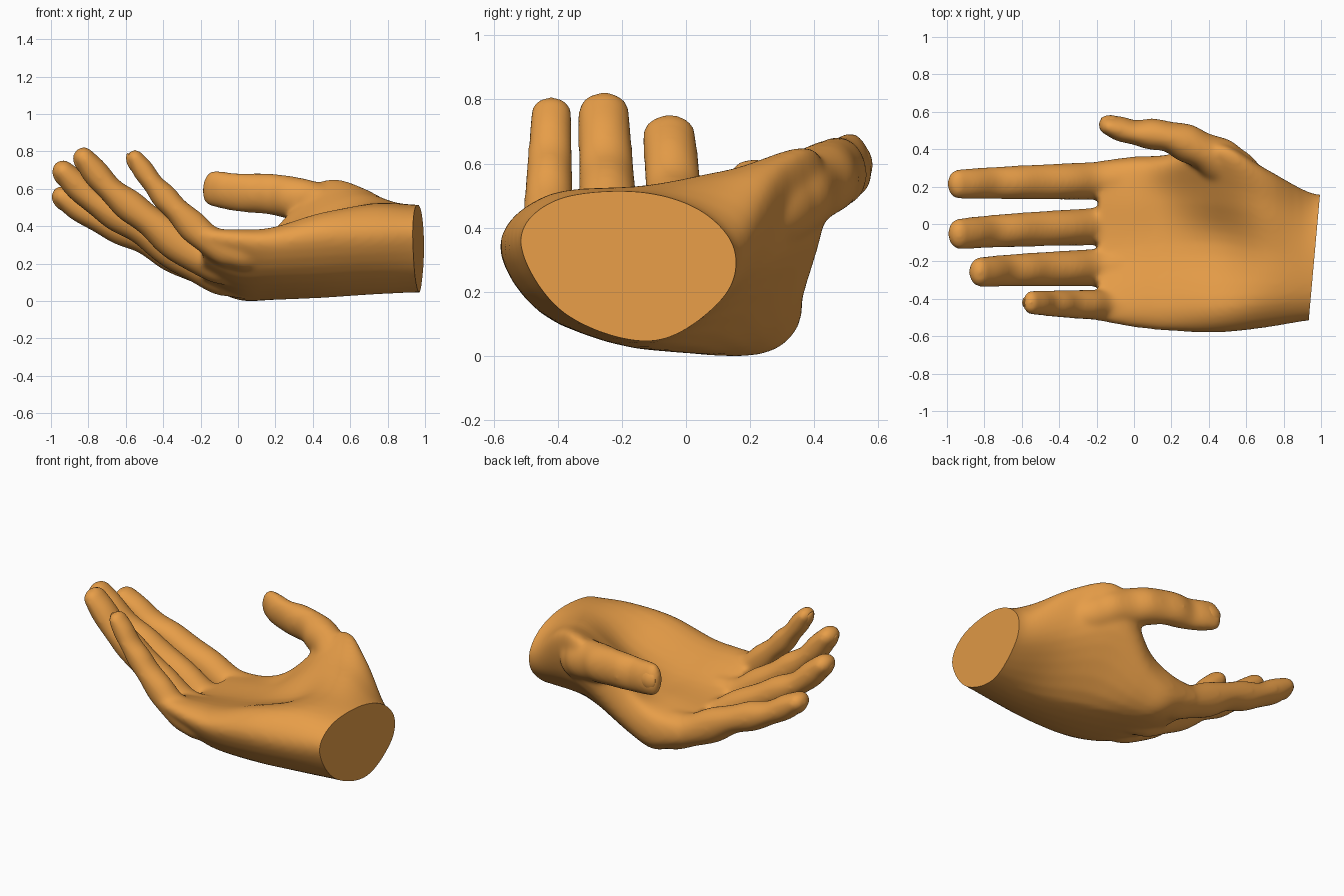
import bpy, bmesh, math
from mathutils import Vector

if "Cube" in bpy.data.objects:
    bpy.data.objects.remove(bpy.data.objects["Cube"])

skin = bpy.data.materials.new("skin")
skin.diffuse_color = (0.8, 0.34, 0.065, 1)
skin.use_nodes = True
skin.node_tree.nodes["Principled BSDF"].inputs["Base Color"].default_value = skin.diffuse_color
TURN = [math.tau * k / 24 for k in range(24)]


def spline(pts, n, closed=False):
    """Catmull-Rom through tuples of any length, n steps per span."""
    m, out = len(pts), []
    for i in range(m if closed else m - 1):
        k = [(i + d) % m if closed else min(max(i + d, 0), m - 1) for d in (-1, 0, 1, 2)]
        for s in range(n):
            t = s / n
            out.append(tuple(0.5 * (2 * b + (c - a) * t + (2 * a - 5 * b + 4 * c - d) * t * t
                                    + (3 * b - a - 3 * c + d) * t ** 3)
                             for a, b, c, d in zip(*(pts[j] for j in k))))
    return out if closed else out + [tuple(pts[-1])]


def loft(bm, rings):
    vr = [[bm.verts.new(p) for p in r] for r in rings]
    n = len(vr[0])
    for a, b in zip(vr, vr[1:]):
        for i in range(n):
            bm.faces.new((a[i], a[(i + 1) % n], b[(i + 1) % n], b[i]))
    bm.faces.new(vr[0][::-1])
    bm.faces.new(vr[-1])


def frame(t, side):
    t = t.normalized()
    w = (side - t * side.dot(t)).normalized()
    return t, w, t.cross(w)


def digit(bm, path, side, r0, r1, flat0, flat1):
    """Tapered oval tube with round ends, thinner at the joints; returns the tip frame."""
    pts = [Vector(p) for p in spline(path, 8)]
    rings, last = [], len(pts) - 1

    def ring(c, a, b):
        rings.append([c + w * a * math.cos(u) + n * b * math.sin(u) for u in TURN])
    for i, p in enumerate(pts):
        t, w, n = frame(pts[min(i + 1, last)] - pts[max(i - 1, 0)], side)
        s = i / last
        a = r0 + (r1 - r0) * s
        b = a * (flat0 + (flat1 - flat0) * s) * (1 - 0.07 * math.cos(math.tau * i / 8))
        if i == 0:
            for k in range(7, 0, -1):
                u = k * 0.21
                ring(p - t * 1.6 * a * math.sin(u), a * math.cos(u), b * math.cos(u))
        ring(p, a, b)
    for k in range(1, 8):
        u = k * 0.21
        ring(p + t * b * math.sin(u), a * math.cos(u), b * math.cos(u))
    loft(bm, rings)
    return p, t, w, n, a, b


def make(name, bm):
    bmesh.ops.recalc_face_normals(bm, faces=bm.faces)
    me = bpy.data.meshes.new(name)
    bm.to_mesh(me)
    bm.free()
    ob = bpy.data.objects.new(name, me)
    bpy.context.collection.objects.link(ob)
    return ob


# palm and wrist outlines: x, then (y, z) pairs over the palm and back underneath
wrist = (.95, -.515, .36, -.41, .49, -.17, .52, .04, .47, .16, .35, .12, .19, -.10, .052, -.38, .14)
palm = [
    (1.1,) + wrist[1:], wrist,
    (.70, -.555, .35, -.43, .51, -.14, .53, .10, .58, .29, .57, .23, .28, -.08, .045, -.40, .13),
    (.45, -.58, .34, -.45, .48, -.10, .41, .15, .53, .41, .645, .39, .35, .02, .035, -.40, .11),
    (.18, -.57, .31, -.45, .40, -.10, .33, .15, .34, .33, .37, .355, .16, .12, .012, -.38, .10),
    (.0, -.548, .31, -.45, .39, -.12, .31, .15, .30, .33, .26, .345, .09, .17, .012, -.32, .10),
    (-.19, -.515, .34, -.44, .395, -.15, .29, .15, .275, .31, .25, .305, .12, .0, .10, -.35, .20),
]
bm = bmesh.new()
loft(bm, [[(s[0], y, z) for y, z in spline(list(zip(s[1::2], s[2::2])), 5, True)]
          for s in spline(palm, 5)])

# fingers: y at root and tip, half width at root and tip, then (x, z) at the joints
tips = {}
for name, y0, y1, r0, r1, curl in (
    ("index", .237, .213, .108, .080, ((0, .15), (-.22, .20), (-.50, .34), (-.75, .445), (-.94, .565))),
    ("middle", .0, -.053, .105, .083, ((0, .13), (-.22, .20), (-.52, .392), (-.76, .535), (-.935, .70))),
    ("ring", -.227, -.257, .107, .080, ((0, .20), (-.22, .25), (-.48, .44), (-.68, .60), (-.825, .772))),
    ("little", -.437, -.42, .09, .064, ((0, .27), (-.16, .335), (-.33, .495), (-.455, .635), (-.55, .77))),
):
    path = [(x, y0 + (y1 - y0) * i / 4, z) for i, (x, z) in enumerate(curl)]
    tips[name] = digit(bm, path, Vector((0, 1, 0)), r0, r1, 1.1, 0.78)

# thumb, turned so that its nail faces outward
tips["thumb"] = digit(bm, [(.52, .30, .48), (.36, .395, .54), (.18, .468, .577), (0, .490, .587), (-.14, .528, .61)],
                      Vector((0, -.15, 1)), .125, .097, 1.0, .56)
hand = make("hand", bm)

# fuse the parts into one skin and soften the joins
fuse = hand.modifiers.new("fuse", 'REMESH')
fuse.mode, fuse.voxel_size = 'VOXEL', 0.012
soften = hand.modifiers.new("soften", 'SMOOTH')
soften.factor, soften.iterations = 0.5, 20
fused = bpy.data.meshes.new_from_object(hand.evaluated_get(bpy.context.evaluated_depsgraph_get()))
hand.modifiers.clear()

# flat cut through the wrist, then stand on the ground
bm = bmesh.new()
bm.from_mesh(fused)
cut = bmesh.ops.bisect_plane(bm, geom=bm.verts[:] + bm.edges[:] + bm.faces[:], plane_co=(.965, -.17, .3),
                             plane_no=(.67, -.06, 0), clear_outer=True)
bmesh.ops.edgeloop_fill(bm, edges=[e for e in cut["geom_cut"] if isinstance(e, bmesh.types.BMEdge)])
low = Vector((0, 0, -min(v.co.z for v in bm.verts)))
bmesh.ops.translate(bm, verts=bm.verts, vec=low)
bm.to_mesh(fused)
bm.free()
hand.data = fused
objects = [hand]

# nails: flattened domes sunk into the back of each tip
for name, (p, t, w, n, a, b) in tips.items():
    if n.dot(Vector((0, 1, 0)) if name == "thumb" else Vector((-1, 0, -1))) < 0:
        n = -n
    along, up = (t - n * 0.25).normalized(), (n + t * 0.25).normalized()
    bm = bmesh.new()
    bmesh.ops.create_uvsphere(bm, u_segments=24, v_segments=12, radius=1)
    for v in bm.verts:
        x, y, z = v.co
        v.co = (p + low + n * b * 0.84 - t * .006 + along * x * .055 + w * y * a * .62
                + up * (z * .014 - y * y * .014 - x * x * .008))
    objects.append(make(name + "_nail", bm))

for o in objects:
    o.data.materials.clear()
    o.data.materials.append(skin)
    o.select_set(True)
bpy.context.view_layer.objects.active = hand
bpy.ops.object.shade_smooth_by_angle(angle=math.radians(50))
